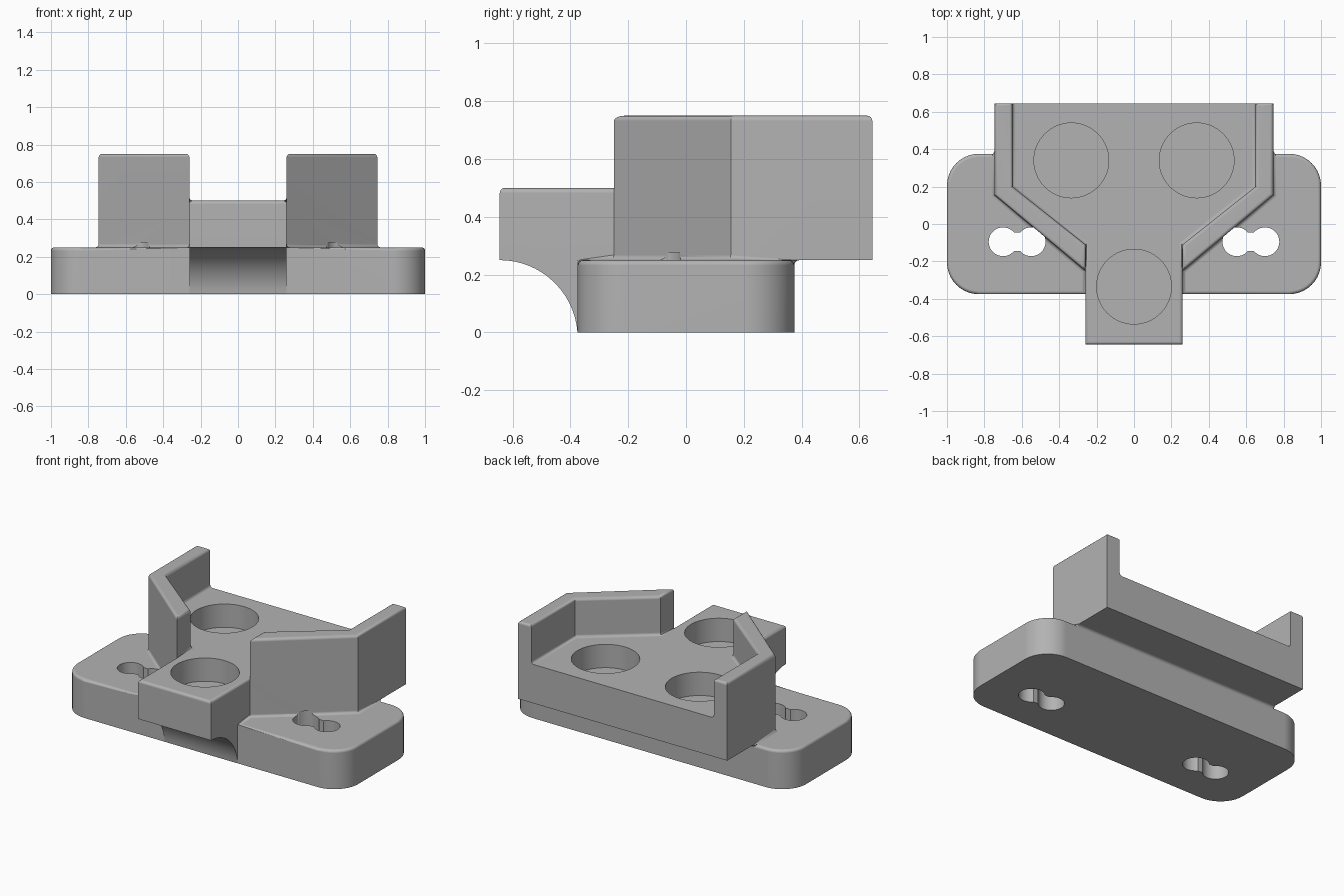
import bpy, bmesh, math
from mathutils import Vector

if "Cube" in bpy.data.objects:
    bpy.data.objects.remove(bpy.data.objects["Cube"], do_unlink=True)

grey = bpy.data.materials.new("plain grey")
grey.use_nodes = True
colour = (0.45, 0.45, 0.45, 1)
grey.diffuse_color = colour
grey.node_tree.nodes["Principled BSDF"].inputs["Base Color"].default_value = colour


def prism(name, outline, start, end, axis="z"):
    """Extrude a closed outline along z (points x, y) or along x (points y, z)."""
    place = (lambda p, h: (p[0], p[1], h)) if axis == "z" else (lambda p, h: (h, p[0], p[1]))
    bm = bmesh.new()
    low = [bm.verts.new(place(p, start)) for p in outline]
    high = [bm.verts.new(place(p, end)) for p in outline]
    bm.faces.new(low)
    bm.faces.new(high)
    n = len(outline)
    for i in range(n):
        j = (i + 1) % n
        bm.faces.new((low[i], low[j], high[j], high[i]))
    bmesh.ops.recalc_face_normals(bm, faces=bm.faces)
    mesh = bpy.data.meshes.new(name)
    bm.to_mesh(mesh)
    bm.free()
    mesh.materials.append(grey)
    obj = bpy.data.objects.new(name, mesh)
    bpy.context.collection.objects.link(obj)
    return obj


def arc(cx, cy, r, a0, a1, steps):
    return [(cx + r * math.cos(math.radians(a0 + (a1 - a0) * i / steps)),
             cy + r * math.sin(math.radians(a0 + (a1 - a0) * i / steps)))
            for i in range(steps + 1)]


def circle(cx, cy, r, steps=64):
    return arc(cx, cy, r, 0, 360, steps)[:-1]


def mirrored(half):
    """Complete a half outline given on +x from front to back."""
    return half + [(-x, y) for x, y in reversed(half)]


def combine(target, tool, operation):
    mod = target.modifiers.new(operation, "BOOLEAN")
    mod.operation = operation
    mod.solver = "EXACT"
    mod.object = tool
    graph = bpy.context.evaluated_depsgraph_get()
    mesh = bpy.data.meshes.new_from_object(target.evaluated_get(graph))
    target.modifiers.clear()
    target.data = mesh
    bpy.data.objects.remove(tool, do_unlink=True)


# Base plate with rounded corners
DEPTH, R = 0.375, 0.17
corner = 1 - R
plate = mirrored(arc(corner, R - DEPTH, R, -90, 0, 10) + arc(corner, DEPTH - R, R, 0, 90, 10))
base = prism("base_plate", plate, 0, 0.25)

# Raised holder: full block with an open tray cut from the top
W, FRONT, BACK = 0.26, -0.645, 0.645
holder = prism("holder", mirrored([(W, FRONT), (W, -0.25), (0.745, 0.155), (0.745, BACK)]), 0.25, 0.75)
tray = prism("tray_cutter", mirrored([(0.5, -0.9), (0.5, -0.25), (W, -0.25), (W, -0.11),
                                      (0.65, 0.2), (0.65, 0.9)]), 0.5, 0.9)
combine(holder, tray, "DIFFERENCE")

# Curved support under the front lug
curve = [(y, max(z, 0)) for y, z in arc(FRONT, -0.02, 0.27, 90, 4.3, 16)]
support = prism("front_support", curve + [(-0.3, 0), (-0.3, 0.35), (FRONT, 0.35)], -W, W, "x")
combine(holder, support, "UNION")
combine(base, holder, "UNION")
base.name = "wall_bracket"

# Small rounds along the level edges, convex and concave
bm = bmesh.new()
bm.from_mesh(base.data)
bmesh.ops.remove_doubles(bm, verts=bm.verts, dist=0.0005)
bmesh.ops.dissolve_limit(bm, angle_limit=math.radians(1), verts=bm.verts, edges=bm.edges)


def rounded(edge):
    a, b = (v.co for v in edge.verts)
    mid = (a + b) / 2
    if abs(a.z - b.z) > 0.001 or len(edge.link_faces) != 2 or edge.calc_face_angle(0) < 0.6:
        return False
    if abs(mid.z - 0.25) < 0.002:
        return abs(mid.y) < DEPTH + 0.003
    return mid.z > 0.4 and not (mid.z < 0.6 and mid.y > BACK - 0.01)


bmesh.ops.bevel(bm, geom=[e for e in bm.edges if rounded(e)], offset=0.018, offset_type="OFFSET",
                segments=4, profile=0.5, affect="EDGES", clamp_overlap=True)
bm.to_mesh(base.data)
bm.free()

# Three round pockets
for x, y in ((-0.335, 0.34), (0.335, 0.34), (0, -0.335)):
    combine(base, prism("pocket_cutter", circle(x, y, 0.2), 0.35, 0.6), "DIFFERENCE")

# Two screw slots: a pair of holes joined by a narrow neck
for side in (-1, 1):
    for x in (0.55, 0.7):
        combine(base, prism("screw_cutter", circle(side * x, -0.095, 0.077, 40), -0.1, 0.275), "DIFFERENCE")
    neck = [(side * x, y) for x, y in ((0.57, -0.145), (0.68, -0.145), (0.68, -0.045), (0.57, -0.045))]
    combine(base, prism("neck_cutter", neck, -0.1, 0.275), "DIFFERENCE")

# Smooth rounds with flat faces kept flat
bpy.ops.object.select_all(action="DESELECT")
base.select_set(True)
bpy.context.view_layer.objects.active = base
bpy.ops.object.shade_smooth_by_angle(angle=math.radians(35))
normals = base.modifiers.new("face_normals", "WEIGHTED_NORMAL")
normals.keep_sharp = True
